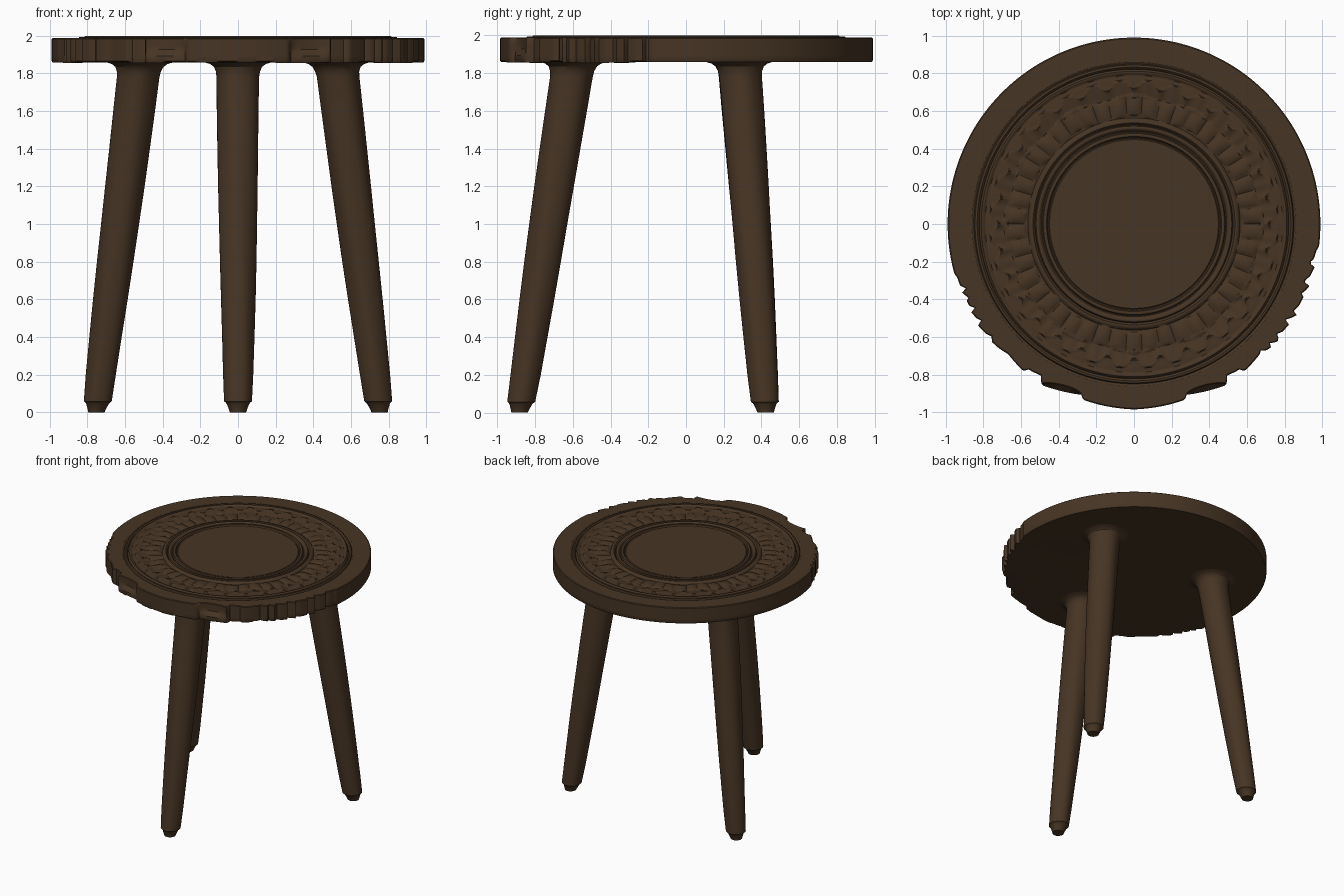
import bpy, bmesh, math, random

if "Cube" in bpy.data.objects:
    bpy.data.objects.remove(bpy.data.objects["Cube"])

random.seed(4)
wood = bpy.data.materials.new("dark brown wood")
wood.diffuse_color = (0.062, 0.035, 0.0175, 1)
wood.use_nodes = True
wood.node_tree.nodes["Principled BSDF"].inputs["Base Color"].default_value = wood.diffuse_color


def loft(name, rings, angle=40):
    """Skin a list of equally sized vertex rings and cap both ends."""
    bm = bmesh.new()
    rows = [[bm.verts.new(p) for p in ring] for ring in rings]
    n = len(rows[0])
    for a, b in zip(rows, rows[1:]):
        for i in range(n):
            j = (i + 1) % n
            bm.faces.new((a[i], a[j], b[j], b[i]))
    bm.faces.new(rows[0][::-1])
    bm.faces.new(rows[-1])
    mesh = bpy.data.meshes.new(name)
    bm.to_mesh(mesh)
    bm.free()
    mesh.materials.append(wood)
    ob = bpy.data.objects.new(name, mesh)
    bpy.context.collection.objects.link(ob)
    bpy.ops.object.select_all(action='DESELECT')
    ob.select_set(True)
    bpy.context.view_layer.objects.active = ob
    bpy.ops.object.shade_smooth_by_angle(angle=math.radians(angle))
    return ob


def lerp(x, pts):
    if x <= pts[0][0]:
        return pts[0][1]
    for (a, u), (b, v) in zip(pts, pts[1:]):
        if x <= b:
            return u + (v - u) * (x - a) / (b - a)
    return pts[-1][1]


# Rough front rim: radius against angle away from the front
N = 480
rough = [(0, .985), (10, .978), (16.3, .972), (17, .945), (18, .952), (29.5, .985),
         (30.5, .975), (31.5, .945), (36, .955), (37, .978), (44, .962)]


def chips(end):
    """Hand-split facets along one side of the rim."""
    pts, a = list(rough), 45
    while a < end:
        w = random.uniform(3, 6.5)
        pts += [(a, random.uniform(.95, .968)), (a + w * .35, random.uniform(.968, .98)),
                (a + w - .5, random.uniform(.978, .992))]
        a += w
    return pts + [(a + 1, .99), (180, .99)]


sides = {1: chips(80), -1: chips(70)}
ragged = [random.uniform(-.004, .004) for _ in range(60)]


def rim(i, z):
    phi = (i * 360 / N + 90 + 180) % 360 - 180      # 0 at the front
    a = abs(phi)
    r = lerp(a, sides[1 if phi >= 0 else -1])
    if 17.5 < a < 30:                                # scooped notches
        s = math.sin(math.pi * (a - 17.5) / 12.5) ** .5
        r -= .03 * s * max(0, min(1, (z - 1.895) / .03))
    drop = ragged[int((phi + 180) / 6) % 60] if a < 78 else 0
    return r, drop


# Carved seat top: ring mouldings, egg band and leaf band
def bump(r, c, w, h):
    t = (r - c) / w
    return h * math.sqrt(1 - t * t) if abs(t) < 1 else 0


def height(r, t):
    z = 1.988
    for c, w, h in ((.835, .012, .006), (.808, .014, .010), (.541, .014, .008),
                    (.511, .013, .009), (.472, .014, .008)):
        z += bump(r, c, w, h)
    for c in (.850, .822, .526, .490, .457):         # grooves
        z -= bump(r, c, .006, .007)
    if .56 < r < .79:
        z -= .010
        z += bump(r, .622 + .012 * math.cos(12 * t), .058, .016) * abs(math.sin(23 * t)) ** .6
        edge = .715 + .05 * abs(math.sin(16 * t))    # scalloped leaf tips
        if .672 < r < edge:
            z += .018 * (r - .66) / (edge - .66) + .002 * math.cos(64 * t)
        elif r >= edge:
            z += .010 + .003 * abs(math.cos(16 * t)) - .08 * max(0, r - .765)
    return min(z, 2.0)


ang = [2 * math.pi * i / N for i in range(N)]
rings = []
for f in (.88, .995):                                # underside
    rings.append([])
    for i, t in enumerate(ang):
        r, d = rim(i, 1.86)
        rings[-1].append((r * f * math.cos(t), r * f * math.sin(t),
                          1.858 + (d if f > .9 else 0)))
for z in (1.866, 1.893, 1.91, 1.927, 1.95, 1.983):   # edge
    rings.append([])
    for i, t in enumerate(ang):
        r, d = rim(i, z)
        rings[-1].append((r * math.cos(t), r * math.sin(t), z))
rings.append([])
for i, t in enumerate(ang):
    r = rim(i, 1.99)[0] - .006
    rings[-1].append((r * math.cos(t), r * math.sin(t), 1.988))
r = .866
while r > .445:                                      # carved face
    rings.append([(r * math.cos(t), r * math.sin(t), height(r, t)) for t in ang])
    r -= .0055
loft("seat", rings, 35)

# Splayed tapering legs with a chamfered foot and a flared top
profile = [(0, .043), (.012, .047), (.045, .060), (.052, .066), (.058, .074), (.2, .080),
           (.4, .086), (.6, .092), (.8, .097), (1.0, .101), (1.2, .105), (1.4, .108),
           (1.6, .111), (1.78, .113), (1.81, .117), (1.835, .128), (1.85, .148),
           (1.859, .178), (1.87, .178)]


def leg(name, foot, top, seed):
    rows = []
    for z, r in profile:
        k = z / 1.8
        cx = foot[0] + (top[0] - foot[0]) * k
        cy = foot[1] + (top[1] - foot[1]) * k
        row = []
        for i in range(40):
            t = 2 * math.pi * i / 40
            q = r + (.0018 * math.sin(5 * t + 3 * z + seed) if .1 < z < 1.8 else 0)
            row.append((cx + q * math.cos(t), cy + q * math.sin(t), z))
        rows.append(row)
    loft(name, rows, 30)


leg("front_leg", (0, -.882), (0, -.605), 0)
leg("back_right_leg", (.752, .422), (.528, .287), 2)
leg("back_left_leg", (-.752, .422), (-.528, .287), 4)
